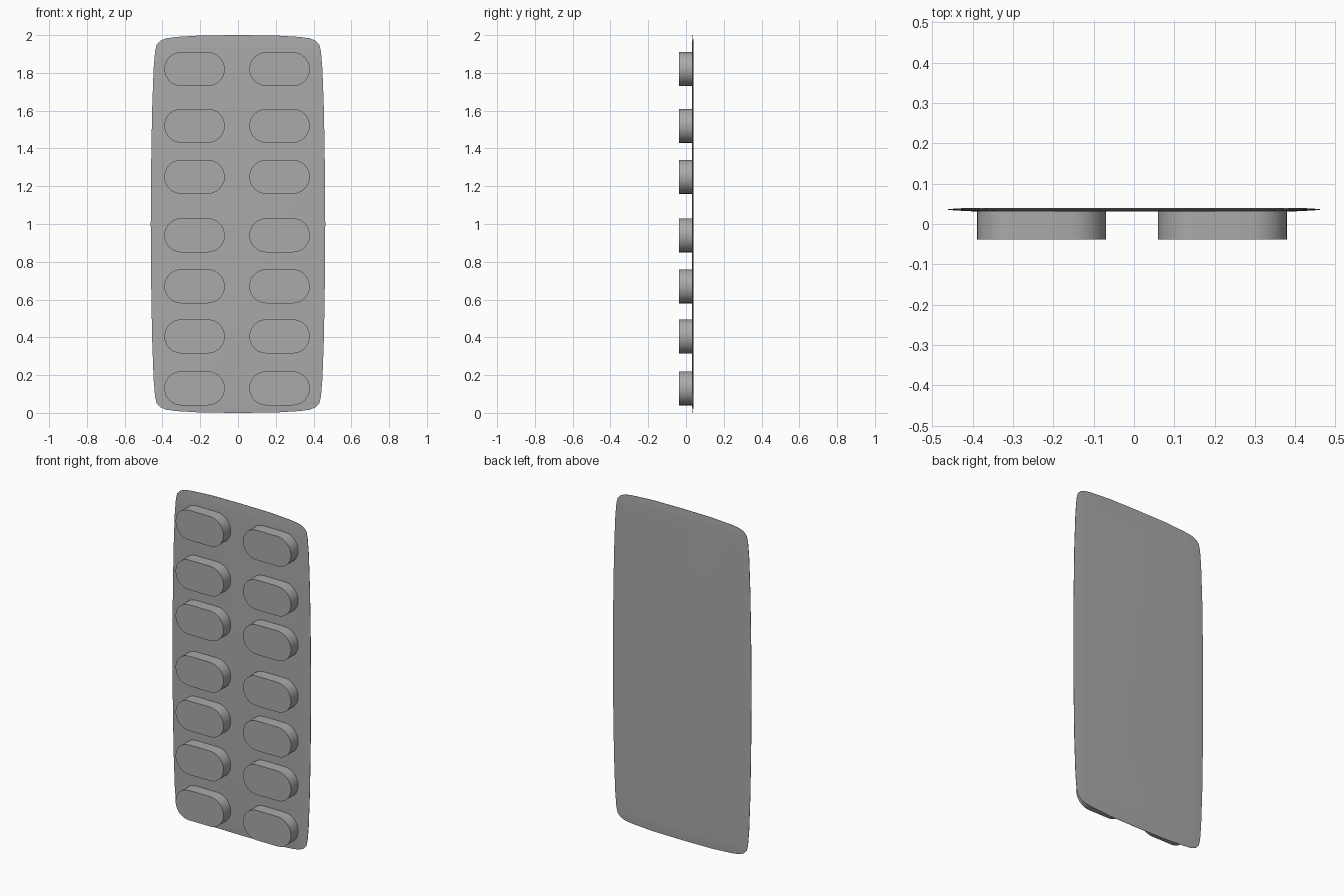
import bpy, bmesh, math
from mathutils import Vector

cube = bpy.data.objects.get("Cube")
if cube:
    bpy.data.objects.remove(cube, do_unlink=True)

grey = bpy.data.materials.new("plain grey")
grey.use_nodes = True
grey.diffuse_color = (0.4, 0.4, 0.4, 1)
grey.node_tree.nodes["Principled BSDF"].inputs["Base Color"].default_value = (0.4, 0.4, 0.4, 1)


def loft(name, rings, angle):
    """Skin a list of closed rings, cap both ends and shade smooth."""
    bm = bmesh.new()
    loops = [[bm.verts.new(p) for p in ring] for ring in rings]
    for a, b in zip(loops, loops[1:]):
        for i in range(len(a)):
            j = (i + 1) % len(a)
            bm.faces.new((a[i], a[j], b[j], b[i]))
    bm.faces.new(loops[0])
    bm.faces.new(loops[-1])
    bmesh.ops.recalc_face_normals(bm, faces=bm.faces)
    mesh = bpy.data.meshes.new(name)
    bm.to_mesh(mesh)
    bm.free()
    mesh.materials.append(grey)
    obj = bpy.data.objects.new(name, mesh)
    bpy.context.collection.objects.link(obj)
    bpy.ops.object.select_all(action='DESELECT')
    obj.select_set(True)
    bpy.context.view_layer.objects.active = obj
    bpy.ops.object.shade_smooth_by_angle(angle=math.radians(angle))
    return obj


# Backing sheet: one quarter of the bowed outline, mirrored both ways
quarter = [(0, 1), (.2, .998), (.33, .99), (.38, .983), (.41, .971), (.43, .95),
           (.439, .915), (.447, .82), (.455, .6), (.46, .3), (.462, 0)]
half = quarter + [(x, -z) for x, z in reversed(quarter[:-1])]
outline = half + [(-x, z) for x, z in reversed(half[1:-1])]


def sheet_ring(inset, y):
    return [Vector((x * (1 - inset / .46), y, 1 + z * (1 - inset))) for x, z in outline]


loft("backing_sheet",
     [sheet_ring(.07, .031), sheet_ring(.03, .033), sheet_ring(0, .035),
      sheet_ring(0, .037), sheet_ring(.03, .039), sheet_ring(.07, .04)], 40)

# Capsule shaped pockets in two columns
RADIUS, REACH, STEPS = .09, .07, 16


def pocket_ring(cx, cz, y):
    ring = []
    for side in (1, -1):
        for i in range(STEPS + 1):
            a = math.pi * i / STEPS - math.pi / 2
            ring.append(Vector((cx + side * (REACH + RADIUS * math.cos(a)), y,
                                cz + side * RADIUS * math.sin(a))))
    return ring


heights = [.13, .405, .67, .94, 1.25, 1.52, 1.82]
for column, cx in (("right", -.23), ("left", .22)):
    for row, cz in enumerate(heights, 1):
        loft(f"{column}_pocket_{row}",
             [pocket_ring(cx, cz, -.038), pocket_ring(cx, cz, .035)], 40)
